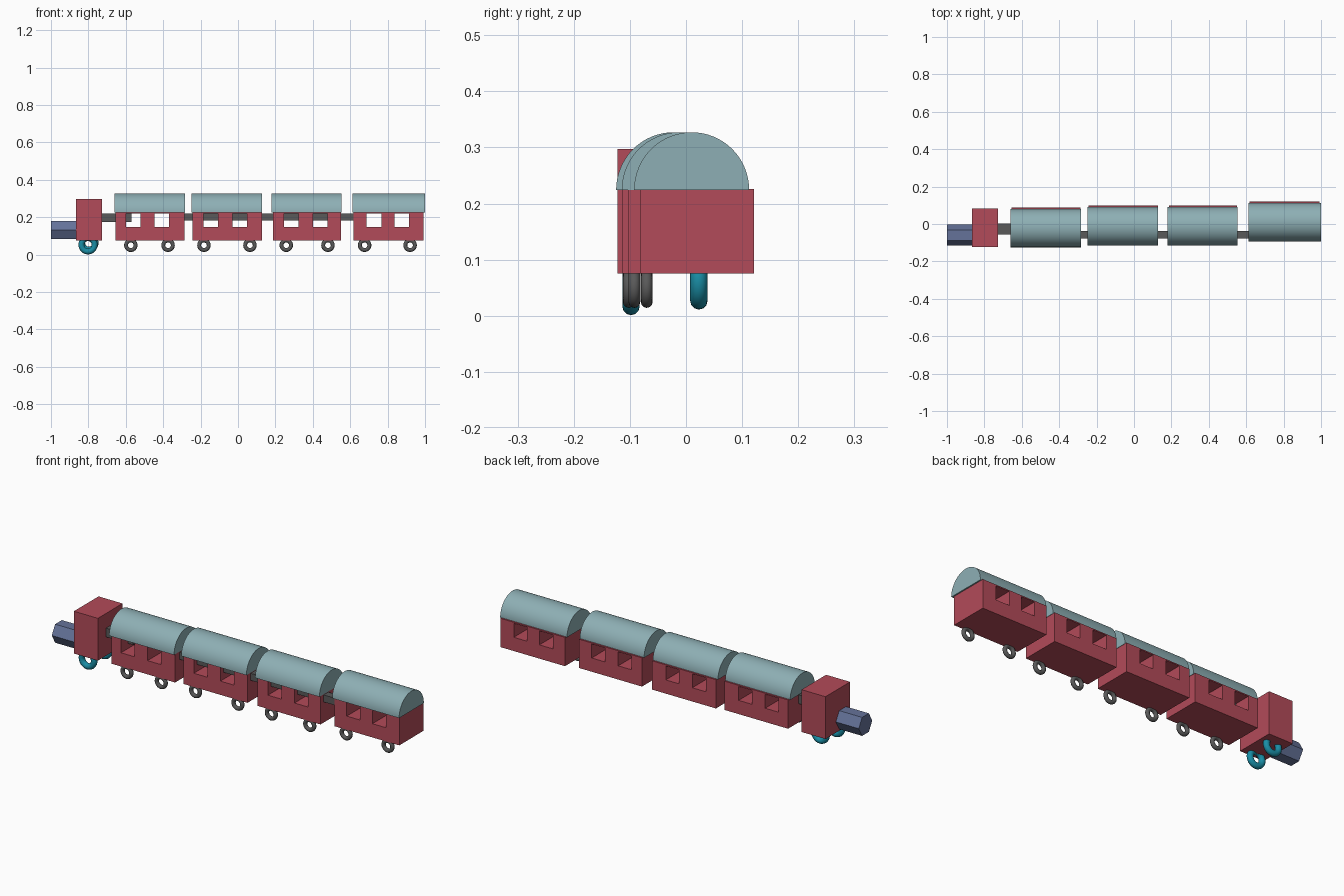
import bpy, bmesh, math
from mathutils import Matrix

if "Cube" in bpy.data.objects:
    bpy.data.objects.remove(bpy.data.objects["Cube"])


def material(name, rgb):
    m = bpy.data.materials.new(name)
    m.diffuse_color = (*rgb, 1)
    m.use_nodes = True
    m.node_tree.nodes["Principled BSDF"].inputs["Base Color"].default_value = m.diffuse_color
    return m


RED = material("red_paint", (0.45, 0.07, 0.10))
TEAL = material("roof_teal", (0.27, 0.43, 0.46))
BLUE = material("boiler_blue", (0.13, 0.17, 0.32))
CYAN = material("wheel_cyan", (0.01, 0.27, 0.38))
DARK = material("dark_metal", (0.10, 0.10, 0.10))


def finish(name, bm, mat):
    bmesh.ops.recalc_face_normals(bm, faces=bm.faces)
    mesh = bpy.data.meshes.new(name)
    bm.to_mesh(mesh)
    bm.free()
    ob = bpy.data.objects.new(name, mesh)
    bpy.context.collection.objects.link(ob)
    if mat:
        mesh.materials.append(mat)
    return ob


def select(ob):
    bpy.ops.object.select_all(action='DESELECT')
    ob.select_set(True)
    bpy.context.view_layer.objects.active = ob


def smooth(ob):
    select(ob)
    bpy.ops.object.shade_smooth_by_angle(angle=math.radians(35))


def box(name, x, y, z, mat):
    bm = bmesh.new()
    size = [b - a for a, b in (x, y, z)]
    mid = [(a + b) / 2 for a, b in (x, y, z)]
    bmesh.ops.create_cube(bm, size=1, matrix=Matrix.Translation(mid) @ Matrix.Diagonal((*size, 1)))
    return finish(name, bm, mat)


def prism(name, x, outline, mat):
    # closed (y, z) outline extruded along x
    bm = bmesh.new()
    face = bm.faces.new([bm.verts.new((x[0], y, z)) for y, z in outline])
    ext = bmesh.ops.extrude_face_region(bm, geom=[face])
    moved = [v for v in ext["geom"] if isinstance(v, bmesh.types.BMVert)]
    bmesh.ops.translate(bm, verts=moved, vec=(x[1] - x[0], 0, 0))
    return finish(name, bm, mat)


def arc(y, z, r, start, end, n):
    angles = [math.radians(start + (end - start) * i / n) for i in range(n + 1)]
    return [(y + r * math.cos(a), z + r * math.sin(a)) for a in angles]


def ring(name, loc, outer, tube, mat):
    bpy.ops.mesh.primitive_torus_add(location=loc, rotation=(math.pi / 2, 0, 0),
                                     major_radius=outer - tube, minor_radius=tube,
                                     major_segments=32, minor_segments=12)
    ob = bpy.context.object
    ob.name = name
    ob.data.materials.append(mat)
    smooth(ob)


# Engine: hexagonal boiler, cab, ring wheels
prism("boiler", (-1.0, -0.85), arc(-0.06, 0.132, 0.056, 0, 300, 5), BLUE)
box("engine_cab", (-0.867, -0.728), (-0.122, 0.082), (0.075, 0.297), RED)
ring("engine_wheel_front", (-0.802, -0.098, 0.052), 0.051, 0.0155, CYAN)
ring("engine_wheel_back", (-0.797, 0.023, 0.062), 0.051, 0.0155, CYAN)

# Couplings
box("engine_coupling", (-0.75, -0.57), (-0.055, 0.003), (0.174, 0.22), DARK)
box("carriage_coupling", (-0.33, 0.65), (-0.077, -0.038), (0.183, 0.22), DARK)

# Carriages: x start, x end, y centre, window starts, wheel positions
cars = [(-0.655, -0.286, -0.012, (-0.60, -0.446), (-0.573, -0.374)),
        (-0.243, 0.127, -0.002, (-0.184, -0.03), (-0.182, 0.064)),
        (0.186, 0.551, -0.002, (0.246, 0.40), (0.258, 0.481)),
        (0.618, 0.993, 0.02, (0.688, 0.837), (0.677, 0.92))]

for i, (x0, x1, yc, windows, wheels) in enumerate(cars, 1):
    # body with window openings right through
    body = box(f"carriage_body_{i}", (x0, x1), (yc - 0.101, yc + 0.101), (0.075, 0.226), RED)
    for w in windows:
        cutter = box("window_cutter", (w, w + 0.078), (yc - 0.2, yc + 0.2), (0.147, 0.22), None)
        cutter.hide_render = True
        select(body)
        mod = body.modifiers.new("window", 'BOOLEAN')
        mod.operation = 'DIFFERENCE'
        mod.solver = 'EXACT'
        mod.object = cutter
        bpy.ops.object.modifier_apply(modifier=mod.name)
        bpy.data.objects.remove(cutter)
    # half-round roof
    roof_x = (x0 - 0.006, 1.0 if i == 4 else x1 + 0.002)
    smooth(prism(f"carriage_roof_{i}", roof_x, arc(yc - 0.01, 0.2245, 0.1025, 0, 180, 32), TEAL))
    # ring wheels along the front side
    for k, wx in enumerate(wheels, 1):
        ring(f"carriage_wheel_{i}_{k}", (wx, yc - 0.09, 0.05), 0.036, 0.0105, DARK)
